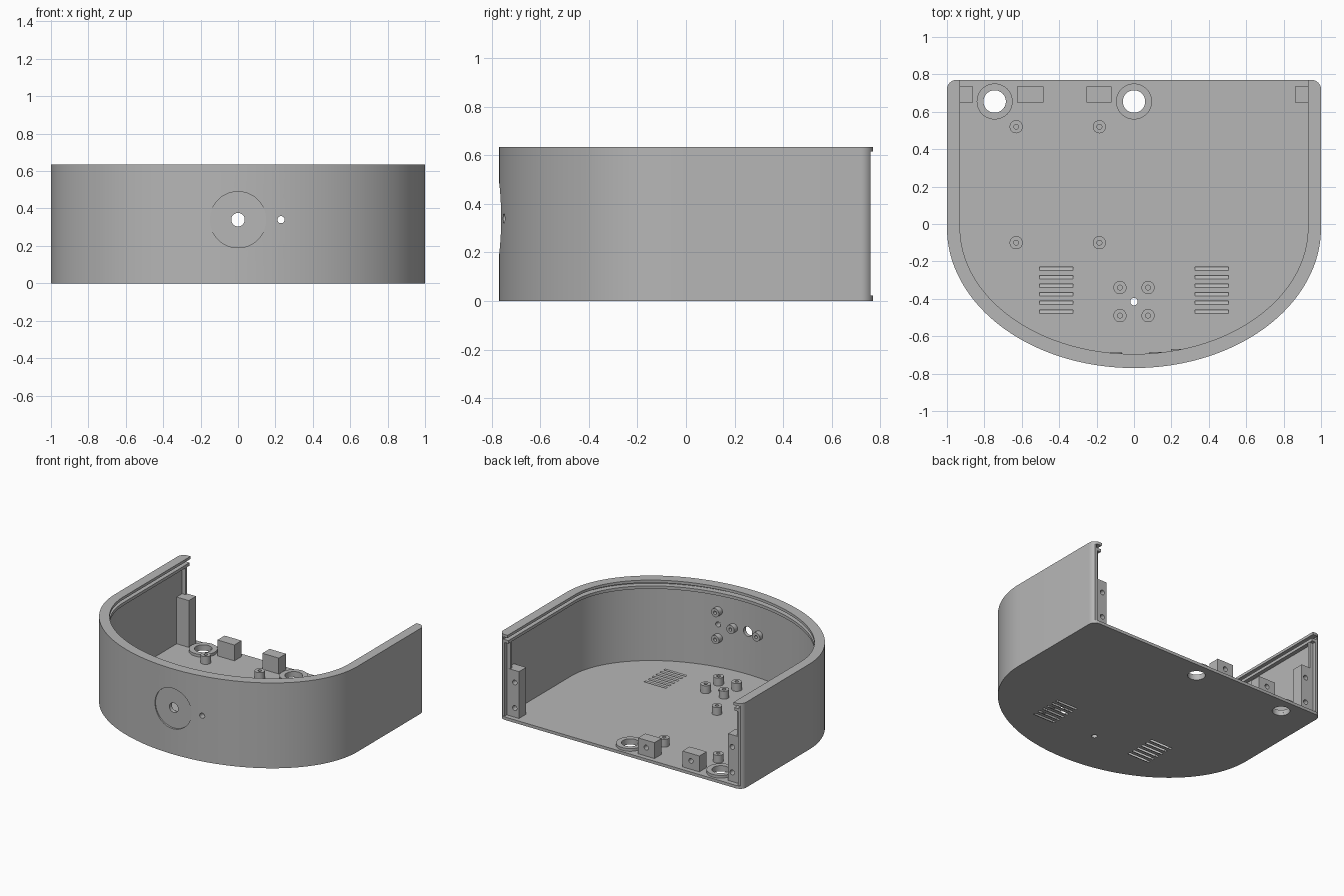
import bpy, bmesh, math
from mathutils import Matrix, Vector

if "Cube" in bpy.data.objects:
    bpy.data.objects.remove(bpy.data.objects["Cube"])

grey = bpy.data.materials.new("plain grey")
grey.diffuse_color = (0.47, 0.47, 0.47, 1)
grey.use_nodes = True
grey.node_tree.nodes["Principled BSDF"].inputs["Base Color"].default_value = grey.diffuse_color


def make(name, bm):
    bmesh.ops.recalc_face_normals(bm, faces=bm.faces)
    me = bpy.data.meshes.new(name)
    bm.to_mesh(me)
    bm.free()
    me.materials.append(grey)
    ob = bpy.data.objects.new(name, me)
    bpy.context.scene.collection.objects.link(ob)
    return ob


def prism(name, pts, z0, z1):
    bm = bmesh.new()
    f = bm.faces.new([bm.verts.new((x, y, z0)) for x, y in pts])
    r = bmesh.ops.extrude_face_region(bm, geom=[f])
    vs = [v for v in r["geom"] if isinstance(v, bmesh.types.BMVert)]
    bmesh.ops.translate(bm, verts=vs, vec=(0, 0, z1 - z0))
    return make(name, bm)


def box(name, x0, x1, y0, y1, z0, z1):
    return prism(name, [(x0, y0), (x1, y0), (x1, y1), (x0, y1)], z0, z1)


def cylinder(name, centre, r, depth, axis="Z", n=40):
    bm = bmesh.new()
    m = Matrix.Translation(centre)
    if axis == "Y":
        m = m @ Matrix.Rotation(math.pi / 2, 4, "X")
    bmesh.ops.create_cone(bm, cap_ends=True, segments=n, radius1=r, radius2=r,
                          depth=depth, matrix=m)
    return make(name, bm)


def cut(ob, cutter):
    mod = ob.modifiers.new("cut", "BOOLEAN")
    mod.operation, mod.solver, mod.object = "DIFFERENCE", "EXACT", cutter
    bpy.context.view_layer.objects.active = ob
    bpy.ops.object.modifier_apply(modifier=mod.name)
    bpy.data.objects.remove(cutter)


def tube(name, base, r, ri, h, axis="Z", n=32):
    bm = bmesh.new()
    prof = [(ri, 0), (r, 0), (r, h), (ri, h)]
    rings = [[bm.verts.new((p * math.cos(2 * math.pi * i / n),
                            p * math.sin(2 * math.pi * i / n), z)) for p, z in prof]
             for i in range(n)]
    for i in range(n):
        a, b = rings[i], rings[(i + 1) % n]
        for j in range(4):
            k = (j + 1) % 4
            bm.faces.new((a[j], b[j], b[k], a[k]))
    m = Matrix.Translation(base)
    if axis == "Y":
        m = m @ Matrix.Rotation(-math.pi / 2, 4, "X")
    bmesh.ops.transform(bm, matrix=m, verts=bm.verts)
    return make(name, bm)


def front_arc(t, n=96):
    a, b = 1 - t, 0.75 - 1.07 * t
    return [(-a * math.cos(math.pi * i / n), -0.02 - b * math.sin(math.pi * i / n))
            for i in range(n + 1)]


def cavity(t, z0, z1):
    return prism("cavity", front_arc(t) + [(1 - t, 1), (t - 1, 1)], z0, z1)


# Shell: D-shaped outline with rounded rear corners
R, H, FLOOR = 0.05, 0.635, 0.022
corner = [(0.95 + R * math.cos(math.pi * i / 16), 0.72 + R * math.sin(math.pi * i / 16))
          for i in range(9)]
outline = front_arc(0) + corner + [(-x, y) for x, y in reversed(corner)]
shell = prism("shell", outline, 0, H)

# Hollow with top lip, lid groove, rail and thinner wall below
cut(shell, cavity(0.07, FLOOR, 1))
cut(shell, cavity(0.03, 0.592, 0.615))
cut(shell, cavity(0.04, FLOOR, 0.57))
# Rear edge set back between floor and lip
cut(shell, box("rear_cut", -1.2, 1.2, 0.76, 1.2, FLOOR, 0.615))

# Front dial recess, centre hole and indicator hole
cut(shell, cylinder("dial_cut", (0, -0.85, 0.34), 0.15, 0.19, "Y", 64))
cut(shell, cylinder("dial_hole", (0, -0.75, 0.34), 0.036, 0.3, "Y"))
cut(shell, cylinder("indicator_hole", (0.23, -0.72, 0.34), 0.019, 0.3, "Y"))

# Floor holes
big_holes = [(-0.745, 0.655), (0, 0.655)]
for x, y in big_holes:
    cut(shell, cylinder("cable_hole", (x, y, 0), 0.06, 0.2))
cut(shell, cylinder("centre_hole", (0, -0.415, 0), 0.02, 0.2))

# Slanted vent slits in two groups
for x in (-0.415, 0.415):
    for i in range(6):
        y = -0.225 - 0.046 * i
        c = box("vent_cut", -0.09, 0.09, -0.006, 0.006, -0.1, 0.1)
        c.data.transform(Matrix.Translation((x, y, FLOOR / 2))
                         @ Matrix.Rotation(math.radians(50), 4, "X"))
        cut(shell, c)

# Raised collars round the cable holes
for x, y in big_holes:
    tube("cable_collar", (x, y, FLOOR - 0.002), 0.096, 0.06, 0.022, n=48)

# Floor standoffs
spots = [(x, y) for x in (-0.63, -0.185) for y in (0.52, -0.1)]
spots += [(x, y) for x in (-0.075, 0.075) for y in (-0.34, -0.49)]
for x, y in spots:
    tube("standoff", (x, y, FLOOR - 0.002), 0.035, 0.013, 0.06)

# Standoffs behind the front wall
for x, z in [(0.23, 0.44), (0.23, 0.24), (0.115, 0.34), (-0.095, 0.34)]:
    y = -0.02 - 0.707 * math.sqrt(1 - (x / 0.96) ** 2)
    tube("front_standoff", (x, y - 0.008, z), 0.032, 0.012, 0.045, "Y")

# Rear corner posts with two screw holes, and panel guide strips
for s in (-1, 1):
    xa, xb = sorted((s * 0.86, s * 0.962))
    post = box("corner_post", xa, xb, 0.65, 0.735, FLOOR - 0.002, 0.37)
    for z in (0.09, 0.28):
        cut(post, cylinder("screw_hole", (s * 0.895, 0.735, z), 0.018, 0.1, "Y", 24))
    xa, xb = sorted((s * 0.932, s * 0.962))
    box("guide_strip", xa, xb, 0.715, 0.734, 0.368, 0.572)

# Rear screw blocks
for x0, x1 in ((-0.625, -0.485), (-0.255, -0.12)):
    block = box("screw_block", x0, x1, 0.65, 0.735, FLOOR - 0.002, 0.14)
    cut(block, cylinder("screw_hole", ((x0 + x1) / 2, 0.735, 0.085), 0.018, 0.1, "Y", 24))

# Smooth the curved surfaces, keep edges crisp
for ob in bpy.context.scene.objects:
    ob.select_set(True)
bpy.context.view_layer.objects.active = shell
bpy.ops.object.shade_smooth_by_angle(angle=math.radians(30))
